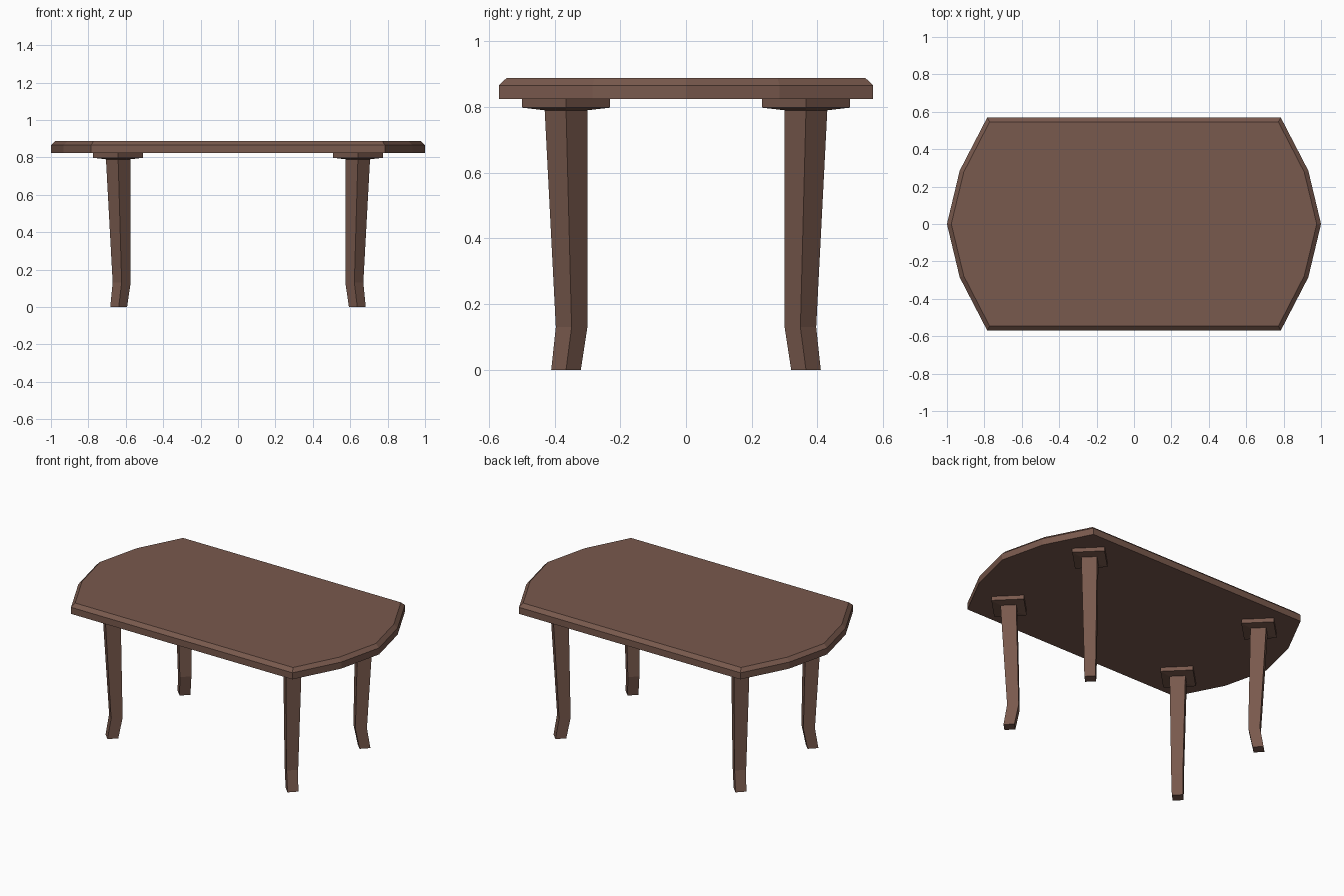
import bpy
import bmesh

if "Cube" in bpy.data.objects:
    bpy.data.objects.remove(bpy.data.objects["Cube"])

wood = bpy.data.materials.new("brown_wood")
wood.diffuse_color = (0.19, 0.10, 0.074, 1)
wood.use_nodes = True
wood.node_tree.nodes["Principled BSDF"].inputs["Base Color"].default_value = wood.diffuse_color


def loft(name, rings):
    """Closed solid through a stack of rings with equal point counts."""
    bm = bmesh.new()
    loops = [[bm.verts.new(p) for p in ring] for ring in rings]
    n = len(loops[0])
    for a, b in zip(loops, loops[1:]):
        for i in range(n):
            j = (i + 1) % n
            bm.faces.new((a[i], a[j], b[j], b[i]))
    bm.faces.new(loops[0][::-1])
    bm.faces.new(loops[-1])
    bmesh.ops.recalc_face_normals(bm, faces=bm.faces)
    mesh = bpy.data.meshes.new(name)
    bm.to_mesh(mesh)
    bm.free()
    mesh.materials.append(wood)
    obj = bpy.data.objects.new(name, mesh)
    bpy.context.collection.objects.link(obj)
    return obj


def outline(quarter, z):
    """Mirror (tip, shoulder, corner) into a full ten-sided tabletop outline."""
    tip, shoulder, corner = quarter
    right = [(x, -y) for x, y in (corner, shoulder)] + [tip, shoulder, corner]
    return [(x, y, z) for x, y in right + [(-x, -y) for x, y in right]]


def diamond(cx, cy, r, z):
    return [(cx + r, cy, z), (cx, cy + r, z), (cx - r, cy, z), (cx, cy - r, z)]


# Tabletop with a chamfered upper edge
outer = [(1.0, 0), (0.932, 0.285), (0.785, 0.569)]
inner = [(0.977, 0), (0.91, 0.278), (0.772, 0.546)]
loft("tabletop", [outline(outer, 0.824), outline(outer, 0.866), outline(inner, 0.888)])

# Four diagonal legs with flared feet; each has a mounting pad
# Profile: centre x, centre y, half diagonal, height
leg_profile = [(0.638, 0.365, 0.045, 0), (0.622, 0.348, 0.048, 0.13), (0.641, 0.365, 0.065, 0.792)]
pad_profile = [(0.641, 0.365, 0.065, 0.790), (0.641, 0.365, 0.134, 0.798), (0.641, 0.365, 0.134, 0.825)]
for sx, side in ((-1, "left"), (1, "right")):
    for sy, end in ((-1, "front"), (1, "back")):
        for part, profile in (("leg", leg_profile), ("leg_pad", pad_profile)):
            loft(f"{end}_{side}_{part}",
                 [diamond(sx * x, sy * y, r, z) for x, y, r, z in profile])
